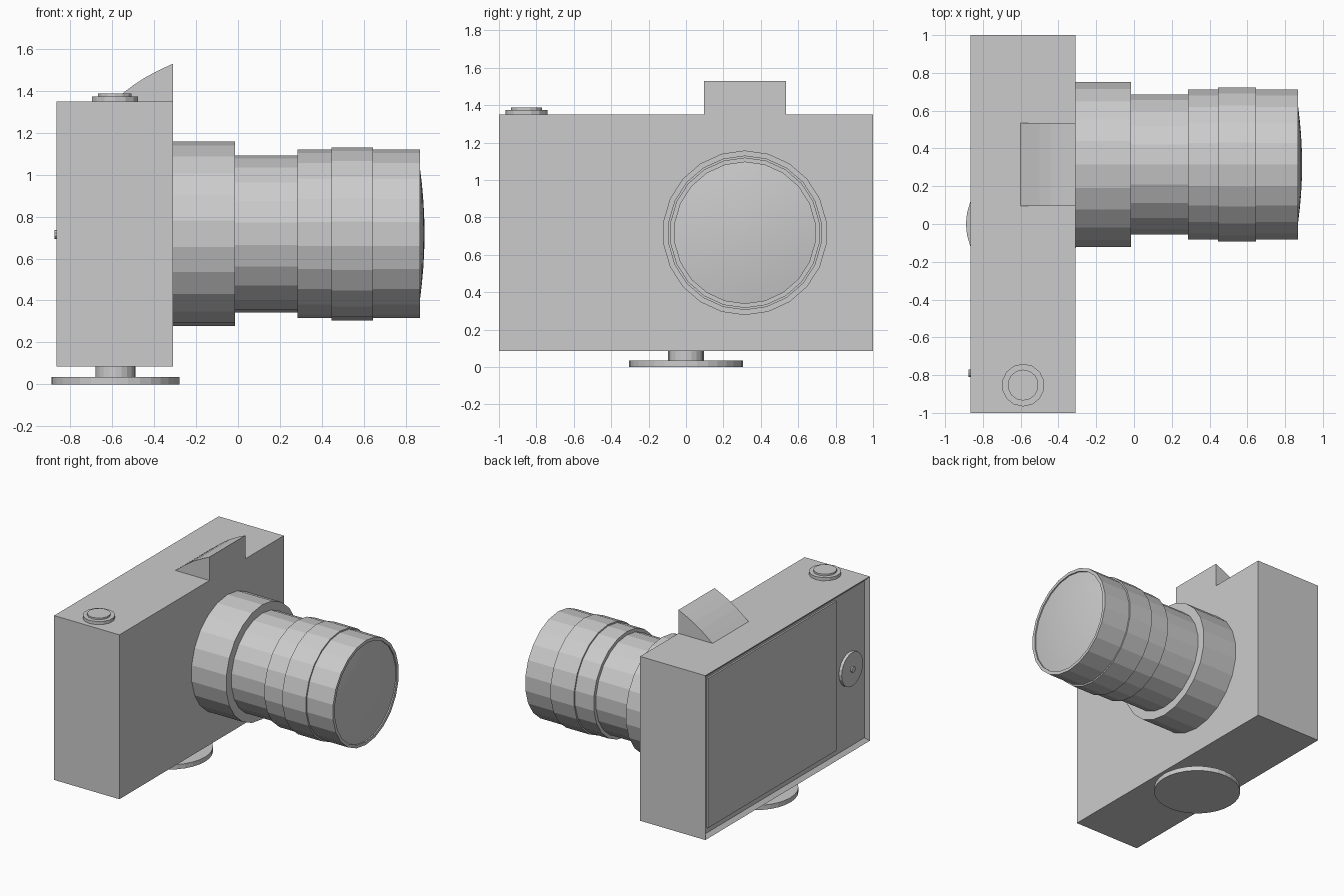
import bpy
import bmesh
from math import cos, sin, pi
from mathutils import Matrix, Vector

if "Cube" in bpy.data.objects:
    bpy.data.objects.remove(bpy.data.objects["Cube"], do_unlink=True)

GREY = (0.6, 0.6, 0.6, 1)
grey = bpy.data.materials.new("plain grey")
grey.use_nodes = True
grey.diffuse_color = GREY
grey.node_tree.nodes["Principled BSDF"].inputs["Base Color"].default_value = GREY


def finish(name, bm):
    bmesh.ops.recalc_face_normals(bm, faces=bm.faces)
    mesh = bpy.data.meshes.new(name)
    bm.to_mesh(mesh)
    bm.free()
    mesh.materials.append(grey)
    obj = bpy.data.objects.new(name, mesh)
    bpy.context.collection.objects.link(obj)
    return obj


def box_mesh(low, high):
    low, high = Vector(low), Vector(high)
    bm = bmesh.new()
    place = Matrix.Translation((low + high) / 2) @ Matrix.Diagonal((*(high - low), 1))
    bmesh.ops.create_cube(bm, size=1, matrix=place)
    return bm


def turned(name, profile, centre, axis, sides):
    """Revolve (distance, radius) points about the x or z axis; ends are capped."""
    bm = bmesh.new()
    rings = []
    for d, r in profile:
        ring = []
        for i in range(sides):
            a = 2 * pi * i / sides
            p = (d, r * sin(a), r * cos(a)) if axis == "x" else (r * sin(a), r * cos(a), d)
            ring.append(bm.verts.new(Vector(p) + Vector(centre)))
        rings.append(ring)
    for low, high in zip(rings, rings[1:]):
        for i in range(sides):
            j = (i + 1) % sides
            bm.faces.new((low[i], low[j], high[j], high[i]))
    bm.faces.new(rings[0])
    bm.faces.new(rings[-1])
    return finish(name, bm)


# Body with a framed, sunken back
BACK, FRONT, TOP = -0.865, -0.31, 1.35
bm = box_mesh((BACK, -1, 0.085), (FRONT, 1, TOP))
back = [f for f in bm.faces if f.calc_center_median().x < BACK + 0.01]
bmesh.ops.inset_region(bm, faces=back, thickness=0.04)
for v in back[0].verts:
    v.co.x += 0.025
finish("body", bm)

# Screen in the back
finish("screen", box_mesh((-0.853, -0.61, 0.155), (-0.835, 0.95, 1.305)))

# Control dial with a small centre nub
turned("control_dial", [(-0.835, 0.13), (-0.863, 0.13)], (0, -0.79, 0.715), "x", 20)
turned("dial_nub", [(-0.86, 0.022), (-0.876, 0.022)], (0, -0.79, 0.715), "x", 10)

# Viewfinder hump with a curved back
bm = bmesh.new()
outline = [(FRONT, TOP), (-0.6, TOP), (-0.555, 1.385), (-0.5, 1.427),
           (-0.44, 1.466), (-0.375, 1.5), (FRONT, 1.53)]
side = bm.faces.new([bm.verts.new((x, 0.095, z)) for x, z in outline])
moved = bmesh.ops.extrude_face_region(bm, geom=[side])["geom"]
bmesh.ops.translate(bm, vec=(0, 0.44, 0),
                    verts=[g for g in moved if isinstance(g, bmesh.types.BMVert)])
bm.faces.new(list(reversed(side.verts))) if not side.is_valid else None
finish("viewfinder_hump", bm)

# Stepped lens barrel with a recessed front rim
LENS = (0, 0.315, 0.718)
barrel = [(FRONT, 0.44), (-0.015, 0.44), (-0.015, 0.375), (0.285, 0.375),
          (0.285, 0.402), (0.445, 0.402), (0.445, 0.413), (0.645, 0.413),
          (0.645, 0.402), (0.868, 0.402), (0.868, 0.378), (0.85, 0.378)]
turned("lens_barrel", barrel, LENS, "x", 22)

# Domed front glass
dome = [(0.89 - 0.22 * r * r, r) for r in (0.378, 0.31, 0.24, 0.16, 0.08, 0.01)]
glass = turned("lens_glass", [(0.85, 0.378)] + dome, LENS, "x", 22)
for poly in glass.data.polygons:
    poly.use_smooth = poly.normal.x > 0.5

# Shutter button
turned("shutter_button", [(TOP, 0.113), (1.374, 0.113), (1.374, 0.082), (1.387, 0.082)],
       (-0.587, -0.853, 0), "z", 14)

# Tripod mount: round plate and stem
turned("mount_plate", [(0, 0.305), (0.036, 0.305)], (-0.585, 0, 0), "z", 32)
turned("mount_stem", [(0.03, 0.095), (0.09, 0.095)], (-0.585, 0, 0), "z", 20)
